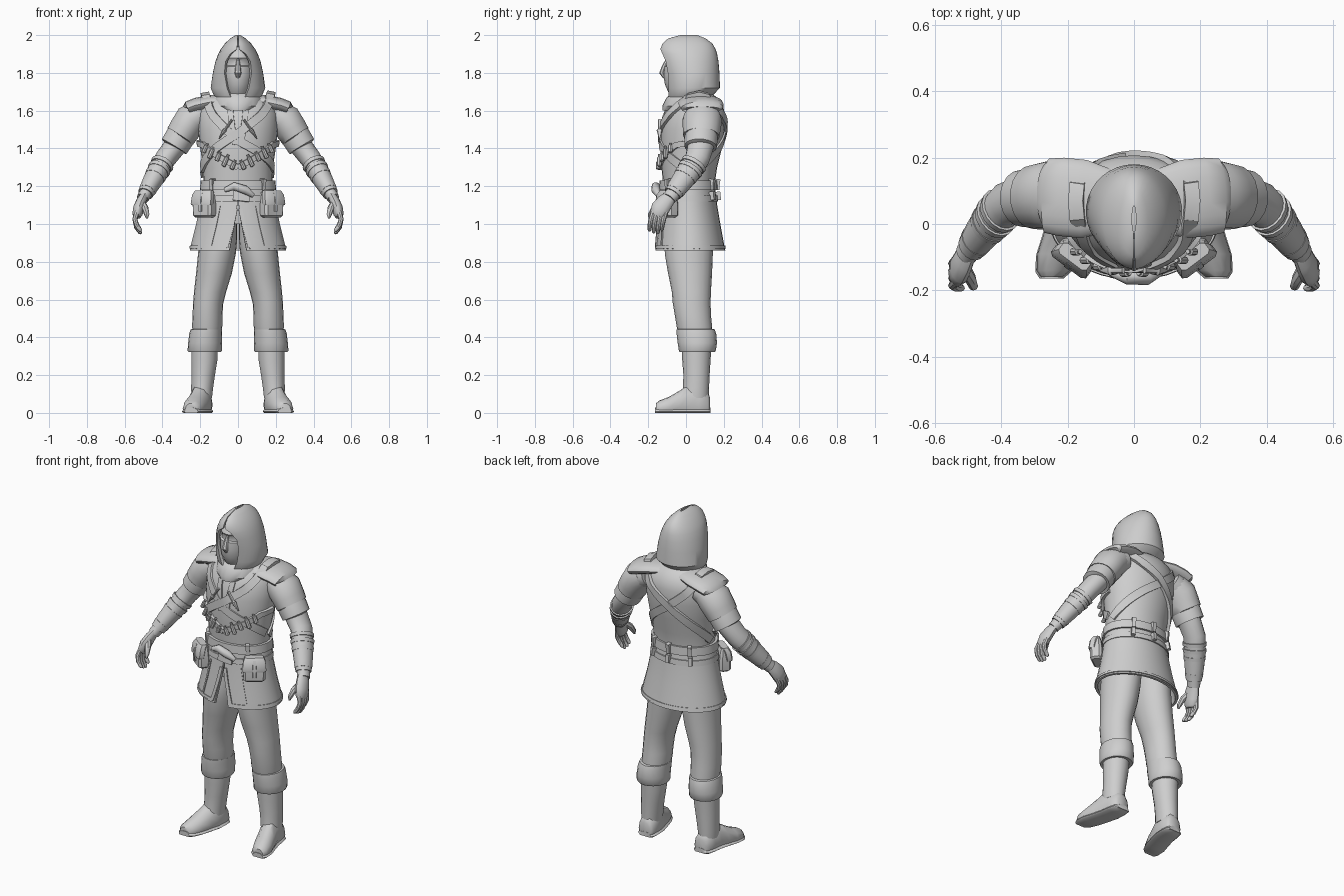
import bpy, bmesh, math
from mathutils import Vector as V

grey = bpy.data.materials.new("stone_grey")
grey.diffuse_color = (0.62, 0.62, 0.62, 1)


def loft(name, loops, angle=40):
    """Skin closed loops of points and cap both ends."""
    bm = bmesh.new()
    rows = [[bm.verts.new(p) for p in lp] for lp in loops]
    n = len(rows[0])
    for a, b in zip(rows, rows[1:]):
        for i in range(n):
            bm.faces.new((a[i], a[(i + 1) % n], b[(i + 1) % n], b[i]))
    bm.faces.new(rows[0])
    bm.faces.new(rows[-1])
    bmesh.ops.recalc_face_normals(bm, faces=bm.faces)
    me = bpy.data.meshes.new(name)
    bm.to_mesh(me)
    bm.free()
    me.materials.append(grey)
    me.polygons.foreach_set("use_smooth", [True] * len(me.polygons))
    me.set_sharp_from_angle(angle=math.radians(angle))
    ob = bpy.data.objects.new(name, me)
    bpy.context.collection.objects.link(ob)
    return ob


def oval(z, hw, yf, yb, a, cx=0):
    """Point on a level oval; angle 0 is the front."""
    return V((cx + hw * math.sin(a), (yf + yb) / 2 - (yb - yf) / 2 * math.cos(a), z))


def body(name, rings, n=28, side=1):
    """Rings are (z, half width, front y, back y, centre x)."""
    loops = [[oval(*r[:4], math.tau * i / n, r[4] if len(r) > 4 else 0) for i in range(n)] for r in rings]
    return loft(name, [[(side * p.x, p.y, p.z) for p in lp] for lp in loops])


def open_shell(name, rings, thick, n=30):
    """Shell split at the front; rings are (z, half width, front y, back y, gap)."""
    loops = []
    for z, hw, yf, yb, gap in rings:
        a0 = math.asin(min(gap / hw, 0.9))
        arc = [a0 + (math.tau - 2 * a0) * i / n for i in range(n + 1)]
        t = min(thick, hw * 0.5)
        loops.append([oval(z, hw, yf, yb, a) for a in arc]
                     + [oval(z, hw - t, yf + t, yb - t, a) for a in reversed(arc)])
    return loft(name, loops)


def tube(name, pts, radii, n=14, flat=1.0, ref=(0, 1, 0), side=1):
    """Tube on a path; flat scales the width across the ref direction."""
    pts, loops = [V(p) for p in pts], []
    for i, p in enumerate(pts):
        t = (pts[min(i + 1, len(pts) - 1)] - pts[max(i - 1, 0)]).normalized()
        u = V(ref)
        u = (u - t * u.dot(t)).normalized()
        v = t.cross(u)
        ring = [p + radii[i] * (u * math.cos(a) + v * flat * math.sin(a))
                for a in (math.tau * k / n for k in range(n))]
        loops.append([(side * q.x, q.y, q.z) for q in ring])
    return loft(name, loops)


def ribbon(name, pn, w, th, side=1):
    """Flat strap through (point, normal) pairs."""
    loops = []
    for i, (p, nrm) in enumerate(pn):
        t = pn[min(i + 1, len(pn) - 1)][0] - pn[max(i - 1, 0)][0]
        s = t.cross(nrm).normalized() * w / 2
        lp = [p - s - nrm * th, p - s + nrm * th, p + s + nrm * th, p + s - nrm * th]
        loops.append([(side * q.x, q.y, q.z) for q in lp])
    return loft(name, loops, 30)


def on_surface(rings, a, z):
    """Point and outward normal on a ring stack, at angle a and height z."""
    def at(a, z):
        for r, s in zip(rings, rings[1:]):
            lo, hi = (r, s) if r[0] < s[0] else (s, r)
            if lo[0] <= z <= hi[0]:
                f = (z - lo[0]) / (hi[0] - lo[0])
                return oval(z, *[lo[k] + (hi[k] - lo[k]) * f for k in (1, 2, 3)], a)
    p = at(a, z)
    n = (at(a + .02, z) - at(a - .02, z)).cross(at(a, z + .008) - at(a, z - .008)).normalized()
    return p, n


def wrap(rings, keys, steps=10):
    """Trace (angle, height) keys over a ring stack."""
    out = []
    for (a, z), (b, y) in zip(keys, keys[1:]):
        out += [on_surface(rings, a + (b - a) * k / steps, z + (y - z) * k / steps) for k in range(steps)]
    return out + [on_surface(rings, *keys[-1])]


# Torso
TORSO = [(1.0, .17, -.10, .15), (1.1, .18, -.115, .15), (1.2, .183, -.12, .15), (1.3, .185, -.13, .165),
         (1.4, .2, -.135, .19), (1.5, .212, -.132, .205), (1.58, .21, -.115, .207), (1.63, .19, -.09, .195),
         (1.67, .15, -.06, .165), (1.70, .09, -.04, .12)]
body("tunic_torso", TORSO)

# Skirt, split at the front, with hem and seams
SKIRT = [(1.19, .19, -.13, .155, .002), (1.10, .203, -.138, .165, .004), (1.0, .222, -.148, .182, .018),
         (.9, .247, -.16, .2, .038), (.86, .255, -.165, .208, .046)]
open_shell("skirt", SKIRT, .015)
for s in (1, -1):
    ribbon("skirt_front_edge", wrap(SKIRT, [(.06, 1.08), (.13, 1.0), (.25, .875)], 5), .02, .006, s)
    ribbon("skirt_seam", wrap(SKIRT, [(.5, 1.1), (.62, .875)], 6), .012, .004, s)
ribbon("skirt_hem", wrap(SKIRT, [(.24, .877), (math.tau - .24, .877)], 36), .016, .005)

# Belts and buckle
for z, w, grow in ((1.205, .05, .010), (1.135, .032, .012)):
    ribs = [(z - w / 2, .192 + grow, -.133 - grow, .158 + grow), (z + w / 2, .188 + grow, -.13 - grow, .155 + grow)]
    body("belt", [(ribs[0][0], .17, -.11, .14)] + ribs + [(ribs[1][0], .17, -.11, .14)], 32)
tube("belt_knot", [(-.07, -.145, 1.18), (-.02, -.16, 1.2), (.04, -.16, 1.18), (.08, -.145, 1.15)],
     [.012, .022, .024, .012], 10)
ribbon("buckle", wrap(SKIRT, [(-.12, 1.15), (.3, 1.14)], 4), .05, .024)
for a in (.75, 2.5, math.pi, 3.8, 5.5):
    ribbon("belt_loop", wrap(SKIRT, [(a, 1.17), (a, 1.125)], 2), .022, .024)
    ribbon("belt_loop", wrap(TORSO, [(a, 1.18), (a, 1.24)], 2), .022, .027)

# Hood and collar
HOOD = [(1.655, .10, -.09, .09, .02), (1.68, .128, -.10, .14, .042), (1.72, .145, -.105, .18, .058),
        (1.80, .133, -.12, .177, .072), (1.86, .12, -.132, .172, .066), (1.90, .105, -.137, .165, .042),
        (1.925, .092, -.136, .157, .006), (1.955, .07, -.125, .14, .003), (1.982, .042, -.095, .105, .002),
        (2.0, .012, -.03, .06, .001)]
open_shell("hood", HOOD, .018)
body("collar", [(1.60, .09, -.125, .16), (1.625, .125, -.125, .17), (1.665, .13, -.105, .165),
                (1.69, .11, -.085, .14), (1.70, .08, -.06, .10)])

# Masked face
body("masked_face", [(1.66, .06, -.06, .06), (1.70, .06, -.095, .07), (1.74, .075, -.112, .08),
                     (1.79, .083, -.12, .09), (1.835, .085, -.116, .09), (1.84, .08, -.103, .09),
                     (1.865, .08, -.10, .09), (1.88, .08, -.112, .09), (1.91, .07, -.10, .08),
                     (1.94, .04, -.06, .06)], 20)
tube("nose", [(0, -.1, 1.87), (0, -.115, 1.83), (0, -.124, 1.80), (0, -.112, 1.775)], [.008, .014, .018, .01], 8)

# Torso straps crossing front and back, over the shoulders
for s in (1, -1):
    front = wrap(TORSO, [(-1.45, 1.29), (0, 1.46 + .02 * s), (.95, 1.63)])
    back = wrap(TORSO, [(2.2, 1.63), (math.pi, 1.49 + .02 * s), (4.6, 1.26)])
    hub = V((.14, .07, 1.5))
    over = [(p, (p - hub).normalized()) for p in (V((.17, .015, 1.675)), V((.175, .07, 1.688)), V((.17, .12, 1.675)))]
    ribbon("cross_strap", front + over + back, .045, .012 + .003 * s, s)
    ribbon("chest_band", wrap(TORSO, [(0, 1.30), (1.1, 1.42), (1.6, 1.43)], 6), .03, .016, s)
    ribbon("tunic_lapel", wrap(TORSO, [(.08, 1.42), (.2, 1.6)], 5), .03, .008, s)

    # Row of vials and a small knife on the chest band
    for k in range(5):
        p, n = on_surface(TORSO, .12 + .2 * k, 1.315 + .022 * k)
        d = V((-.45, 0, 1)).normalized() * (.035 if k % 2 else .027)
        p += n * .018
        tube("chest_vial", [p - d, p - d * .9, p + d * .5, p + d * .6, p + d], [.006, .012, .012, .007, .007], 8, side=s)
    p, n = on_surface(TORSO, .3, 1.5)
    p += n * .016
    d = V((.035, 0, -.05))
    tube("chest_knife", [p - d, p, p + d * .1, p + d], [.009, .009, .016, .003], 8, .7, side=s)

    # Hip pouch with flap and strap
    c, out, along = V((.178, -.098, 0)), V((.6, -.8, 0)), V((.8, .6, 0))

    def slab(name, rows):
        loops = []
        for z, w, d, off in rows:
            pts = [c + along * (w * i) + out * (off + d * j) + V((0, 0, z))
                   for i, j in ((-1, -.6), (-.8, -1), (.8, -1), (1, -.6), (1, .6), (.8, 1), (-.8, 1), (-1, .6))]
            loops.append([(s * q.x, q.y, q.z) for q in pts])
        loft(name, loops, 35)
    slab("hip_pouch", [(1.035, .05, .022, 0), (1.045, .06, .033, 0), (1.1, .062, .034, 0),
                       (1.15, .056, .028, 0), (1.17, .05, .02, 0)])
    slab("pouch_flap", [(1.10, .064, .02, .02), (1.11, .066, .021, .02), (1.155, .062, .022, .012), (1.178, .052, .02, 0)])
    slab("pouch_strap", [(1.065, .01, .01, .03), (1.13, .01, .01, .034), (1.165, .01, .01, .02)])

# Arms
ARM = [(.17, .09, 1.59), (.235, .088, 1.565), (.285, .083, 1.49), (.335, .077, 1.41), (.385, .06, 1.345),
       (.42, .02, 1.285), (.46, -.03, 1.215), (.49, -.07, 1.16), (.505, -.09, 1.135)]
for s in (1, -1):
    tube("arm", ARM, [.085, .095, .08, .07, .066, .064, .05, .04, .038], 16, .85, side=s)
    tube("shoulder_yoke", [(.06, .07, 1.655), (.15, .075, 1.645), (.22, .082, 1.63), (.262, .085, 1.615), (.264, .085, 1.61)],
         [.09, .118, .118, .112, .095], 18, .33, side=s)
    tube("upper_sleeve", [(.2, .088, 1.585), (.25, .086, 1.55), (.283, .083, 1.5), (.305, .081, 1.465), (.306, .081, 1.464)],
         [.09, .105, .1, .096, .08], 18, .85, side=s)
    tube("lower_sleeve", [(.27, .084, 1.52), (.31, .08, 1.455), (.338, .077, 1.41), (.339, .077, 1.408)],
         [.08, .088, .086, .065], 18, .9, side=s)
    # Bracer and its wrappings
    tube("bracer", ARM[5:8], [.066, .057, .047], 16, .88, side=s)
    for i, f, r in ((4, .55, .072), (5, .0, .071), (5, .45, .066), (6, .6, .054)):
        a, b = V(ARM[i]), V(ARM[i + 1])
        m, d = a.lerp(b, f), (b - a).normalized() * .011
        tube("arm_wrap", [m - d, m - d * .9, m + d * .9, m + d], [r - .012, r, r - .003, r - .014], 16, .88, side=s)
    # Hand, fingers and thumb
    tube("palm", [(.497, -.08, 1.15), (.512, -.108, 1.12), (.525, -.135, 1.085), (.533, -.148, 1.05), (.533, -.152, 1.035)],
         [.034, .045, .05, .044, .03], 12, .6, side=s)
    for k in range(4):
        y = -.185 + .022 * k
        drop = (.01, 0, -.004, .012)[k]
        tube("finger", [(.535, y + .012, 1.065), (.546, y, 1.025), (.537, y - .006, .985 + drop), (.518, y - .008, .958 + drop), (.512, y - .008, .952 + drop)],
             [.014, .0135, .0125, .01, .004], 8, side=s)
    tube("thumb", [(.512, -.13, 1.115), (.492, -.165, 1.085), (.483, -.188, 1.05), (.482, -.195, 1.03)],
         [.02, .018, .014, .005], 8, side=s)

# Legs, trouser cuffs and boots
for s in (1, -1):
    body("trouser_leg", [(1.03, .085, -.09, .14, .09), (.92, .1, -.115, .145, .104), (.84, .1, -.112, .142, .112),
                         (.74, .095, -.095, .138, .127), (.64, .085, -.075, .132, .148), (.58, .08, -.07, .13, .158),
                         (.51, .079, -.058, .133, .162), (.46, .08, -.05, .138, .163), (.42, .075, -.04, .14, .165)], 20, s)
    body("trouser_cuff", [(.445, .07, -.035, .14, .165), (.442, .083, -.05, .152, .168), (.42, .087, -.05, .16, .171),
                          (.37, .089, -.044, .164, .175), (.33, .091, -.038, .158, .176), (.322, .086, -.034, .152, .176),
                          (.325, .068, -.02, .13, .176)], 20, s)
    body("boot_shaft", [(.36, .07, -.022, .135, .176), (.28, .07, -.02, .13, .178), (.2, .063, -.014, .125, .184),
                        (.13, .059, -.016, .122, .19), (.08, .055, -.02, .12, .192)], 18, s)

    def foot(name, grow, low, cap):
        loops = []
        for y, cx, w, top in ((.128, .186, .035, .08), (.115, .188, .05, .11), (.07, .192, .058, .14),
                              (.02, .197, .06, .155), (-.03, .212, .06, .12), (-.09, .23, .061, .085),
                              (-.14, .243, .05, .066), (-.16, .248, .032, .05)):
            w, h = w + grow, min(top, cap)
            sec = ((-.85, 0), (-1, .25), (-.85, .65), (-.45, .95), (0, 1), (.45, .95), (.85, .65), (1, .25), (.85, 0))
            loops.append([(s * (cx + w * i), y - grow * (y < 0) + grow * (y > 0) * .3, low + (h - low) * k) for i, k in sec])
        loft(name, loops, 45)
    foot("boot_foot", 0, .006, 1)
    foot("boot_sole", .004, 0, .028)
